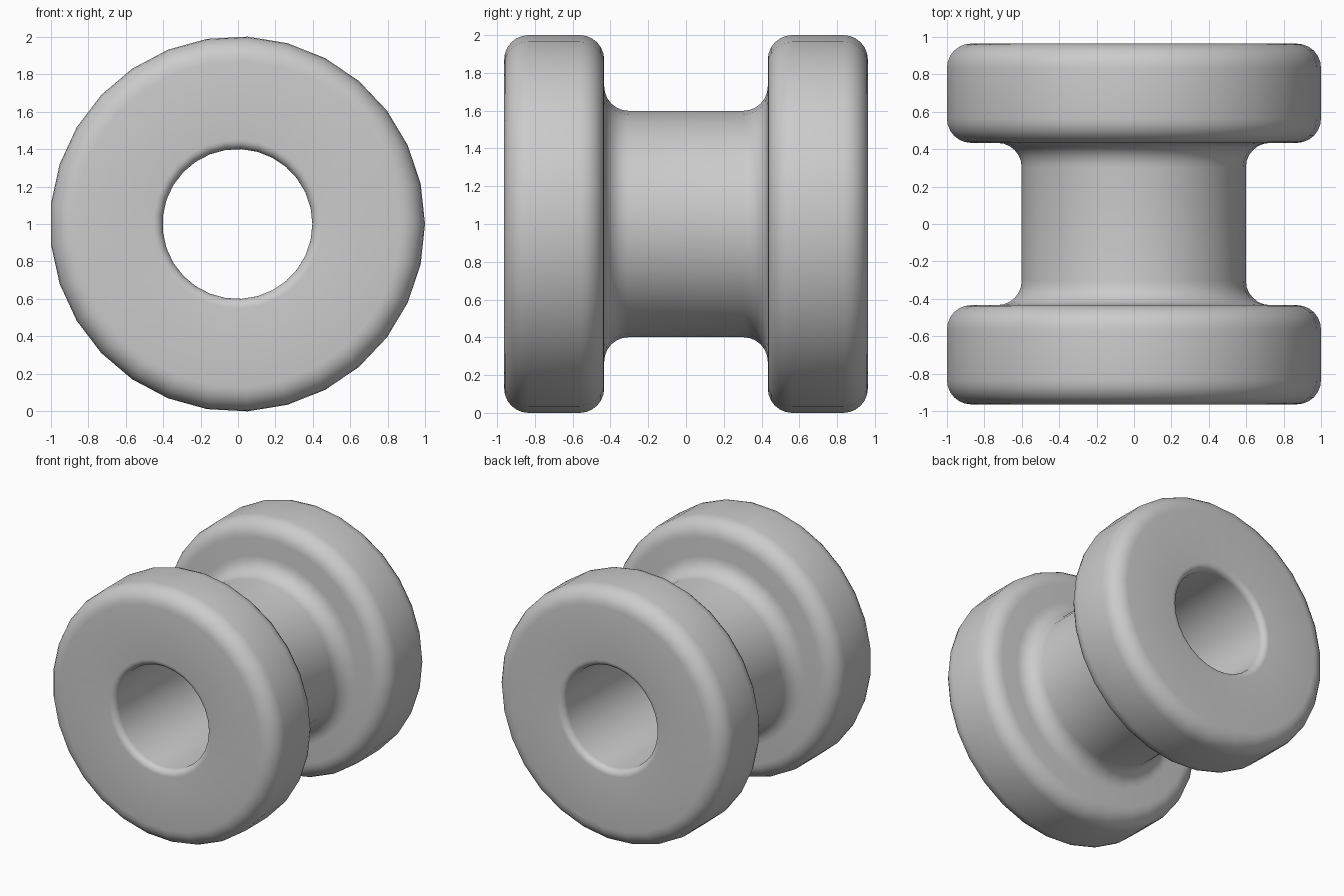
import bpy, bmesh, math

if "Cube" in bpy.data.objects:
    bpy.data.objects.remove(bpy.data.objects["Cube"])

SIDES = 29
SEG = 6  # segments per rounded corner


def arc(cy, cr, rad, a0, a1):
    """Points (y, radius) of a rounded corner, angles in degrees."""
    pts = []
    for i in range(SEG + 1):
        a = math.radians(a0 + (a1 - a0) * i / SEG)
        pts.append((cy + rad * math.cos(a), cr + rad * math.sin(a)))
    return pts


# Half cross-section on the +y side: waist fillet, flange, bore lip
half = (arc(0.303, 0.73, 0.13, -90, 0)
        + arc(0.563, 0.8715, 0.13, 180, 90)
        + arc(0.833, 0.8715, 0.13, 90, 0)
        + arc(0.913, 0.45, 0.05, 0, -90))
# Mirror into a closed profile
profile = half + [(-y, r) for y, r in reversed(half)]

# Revolve the profile about the y axis
bm = bmesh.new()
rings = []
for s in range(SIDES):
    t = 2 * math.pi * s / SIDES
    rings.append([bm.verts.new((r * math.cos(t) - 0.003, y, 1 + r * math.sin(t)))
                  for y, r in profile])
n = len(profile)
for s in range(SIDES):
    a, b = rings[s], rings[(s + 1) % SIDES]
    for i in range(n):
        j = (i + 1) % n
        bm.faces.new((a[i], a[j], b[j], b[i]))
bmesh.ops.recalc_face_normals(bm, faces=bm.faces)

mesh = bpy.data.meshes.new("flanged_bushing")
bm.to_mesh(mesh)
bm.free()
bushing = bpy.data.objects.new("flanged_bushing", mesh)
bpy.context.collection.objects.link(bushing)

# Plain grey finish
grey = bpy.data.materials.new("grey")
grey.diffuse_color = (0.6, 0.6, 0.6, 1)
grey.use_nodes = True
grey.node_tree.nodes["Principled BSDF"].inputs["Base Color"].default_value = grey.diffuse_color
mesh.materials.append(grey)

# Smooth shading
bpy.context.view_layer.objects.active = bushing
bushing.select_set(True)
bpy.ops.object.shade_smooth_by_angle(angle=math.radians(35))
